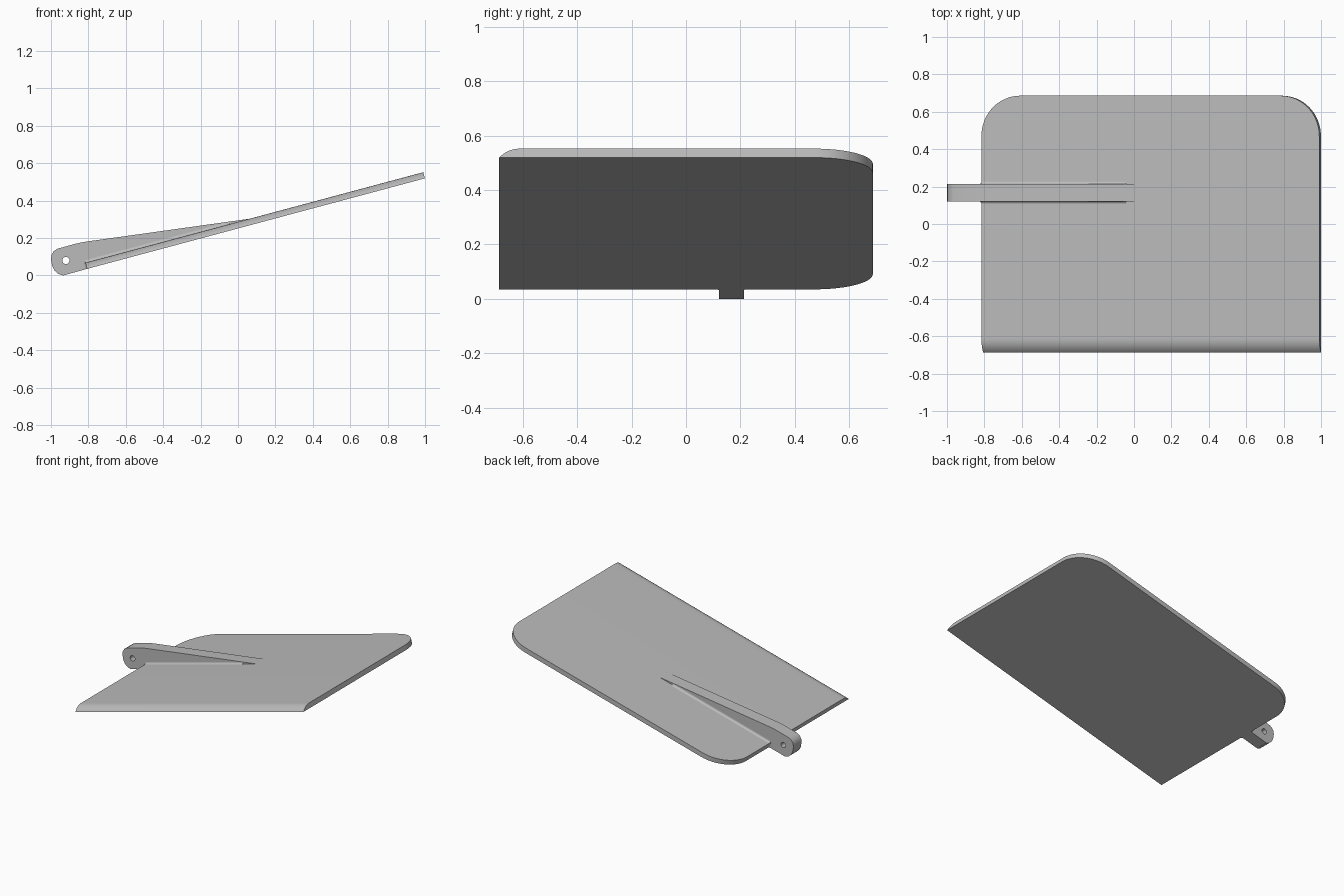
import bpy, bmesh, math
from mathutils import Matrix, Vector

if "Cube" in bpy.data.objects:
    bpy.data.objects.remove(bpy.data.objects["Cube"])

grey = bpy.data.materials.new("light grey")
grey.use_nodes = True
COLOUR = (0.5, 0.5, 0.5, 1)
grey.diffuse_color = COLOUR
grey.node_tree.nodes["Principled BSDF"].inputs["Base Color"].default_value = COLOUR

THICK = 0.034
LENGTH = 1.87
# Sloping frame: x runs up the ramp, z is normal to it
SLOPE = Matrix.Translation((-0.807, 0, 0.035)) @ Matrix.Rotation(math.radians(-15), 4, 'Y')


def extrude(bm, points, offset):
    face = bm.faces.new([bm.verts.new(p) for p in points])
    ext = bmesh.ops.extrude_face_region(bm, geom=[face])
    new = [v for v in ext["geom"] if isinstance(v, bmesh.types.BMVert)]
    bmesh.ops.translate(bm, verts=new, vec=offset)
    bmesh.ops.recalc_face_normals(bm, faces=bm.faces[:])


def finish(bm, name, matrix=Matrix()):
    bmesh.ops.transform(bm, matrix=matrix, verts=bm.verts[:])
    bmesh.ops.recalc_face_normals(bm, faces=bm.faces[:])
    mesh = bpy.data.meshes.new(name)
    bm.to_mesh(mesh)
    bm.free()
    obj = bpy.data.objects.new(name, mesh)
    bpy.context.collection.objects.link(obj)
    mesh.materials.append(grey)
    bpy.ops.object.select_all(action='DESELECT')
    obj.select_set(True)
    bpy.context.view_layer.objects.active = obj
    bpy.ops.object.shade_smooth_by_angle(angle=math.radians(30))
    return obj


# Sloping plate: section with a rolled front edge, swept up the slope
bm = bmesh.new()
radius, back, front = 0.1, 0.686, -0.686
sweep = math.acos(1 - THICK / radius)
centre = front + radius * math.sin(sweep)
section = [(0, back, 0), (0, back, THICK)]
for i in range(9):
    a = sweep * i / 8
    section.append((0, centre - radius * math.sin(a), THICK - radius * (1 - math.cos(a))))
extrude(bm, section, Vector((LENGTH, 0, 0)))
# Rounded back corners
corners = [e for e in bm.edges if all(abs(v.co.y - back) < 1e-5 for v in e.verts)
           and abs(e.verts[0].co.x - e.verts[1].co.x) < 1e-5]
bmesh.ops.bevel(bm, geom=corners, offset=0.215, segments=16, profile=0.5, affect='EDGES')
finish(bm, "sloping_plate", SLOPE)

# Tapered hinge arm, its lower edge buried in the plate
ARM_LOW, ARM_HIGH = 0.121, 0.213
outline = [(-0.935, 0), (-0.96, 0.008), (-0.98, 0.025), (-0.993, 0.05), (-1, 0.085),
           (-0.997, 0.11), (-0.985, 0.13), (-0.965, 0.143), (-0.87, 0.169),
           (-0.83, 0.178), (-0.79, 0.184), (0.09, 0.307), (0.09, 0.295),
           (-0.79, 0.055), (-0.807, 0.035)]
bm = bmesh.new()
extrude(bm, [(x, ARM_LOW, z) for x, z in outline], Vector((0, ARM_HIGH - ARM_LOW, 0)))
arm = finish(bm, "hinge_arm")

# Pin hole through the arm
bpy.ops.mesh.primitive_cylinder_add(vertices=32, radius=0.019, depth=0.3,
                                    location=(-0.92, 0.167, 0.08),
                                    rotation=(math.pi / 2, 0, 0))
cutter = bpy.context.object
cutter.name = "pin_hole_cutter"
hole = arm.modifiers.new("pin_hole", 'BOOLEAN')
hole.object = cutter
hole.solver = 'EXACT'
bpy.context.view_layer.objects.active = arm
bpy.ops.object.modifier_apply(modifier=hole.name)
bpy.data.objects.remove(cutter)

# Small concave fillets where the arm meets the plate top and lower edge
R = 0.014


def cove(steps=5):
    arc = [(R - R * math.sin(math.pi / 2 * i / steps),
            R - R * math.cos(math.pi / 2 * i / steps)) for i in range(steps + 1)]
    return arc + [(-0.002, -0.002)]


for name, edge, side in (("front", ARM_LOW, -1), ("back", ARM_HIGH, 1)):
    bm = bmesh.new()
    extrude(bm, [(0, edge + side * a, THICK + b) for a, b in cove()], Vector((0.8, 0, 0)))
    finish(bm, name + "_top_fillet", SLOPE)
    bm = bmesh.new()
    extrude(bm, [(-a, edge + side * b, 0) for a, b in cove()], Vector((0, 0, THICK)))
    finish(bm, name + "_edge_fillet", SLOPE)
